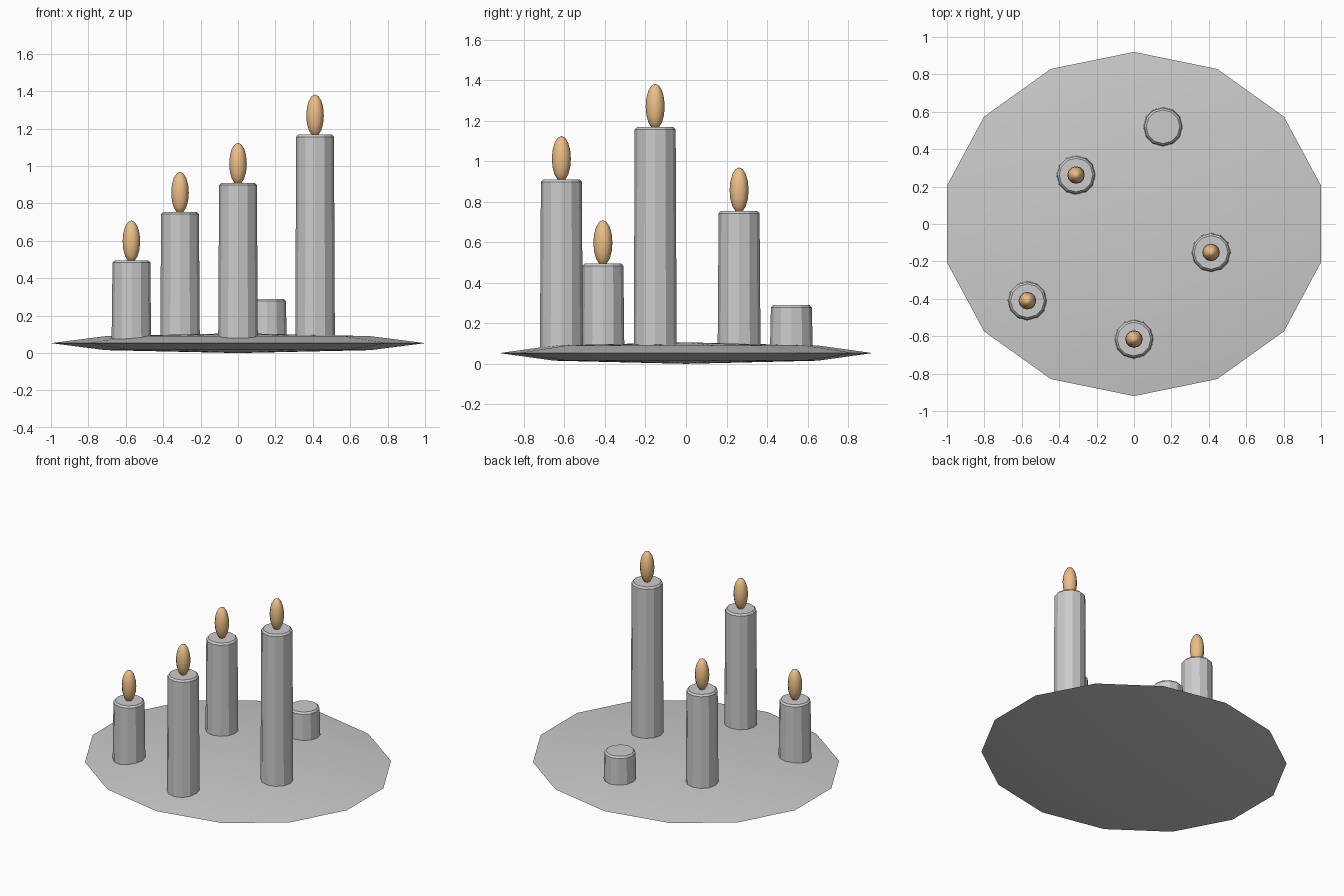
import bpy, bmesh
from math import sin, cos, pi

if "Cube" in bpy.data.objects:
    bpy.data.objects.remove(bpy.data.objects["Cube"])


def lathe(name, profile, sides, loc, sy=1.0, material=None):
    """Spin a (radius, z) profile around z; first vertex lies on the y axis."""
    bm = bmesh.new()
    rings = []
    for r, z in profile:
        if r < 1e-5:
            rings.append([bm.verts.new((0, 0, z))])
        else:
            rings.append([bm.verts.new((r * sin(2 * pi * k / sides),
                                        r * sy * cos(2 * pi * k / sides), z))
                          for k in range(sides)])
    for a, b in zip(rings, rings[1:]):
        for k in range(sides):
            n = (k + 1) % sides
            quad = [a[k % len(a)], a[n % len(a)], b[n % len(b)], b[k % len(b)]]
            bm.faces.new(list(dict.fromkeys(quad)))
    for end in (rings[0], rings[-1]):
        if len(end) > 2:
            bm.faces.new(end)
    bmesh.ops.recalc_face_normals(bm, faces=bm.faces)
    mesh = bpy.data.meshes.new(name)
    bm.to_mesh(mesh)
    bm.free()
    ob = bpy.data.objects.new(name, mesh)
    bpy.context.collection.objects.link(ob)
    ob.location = loc
    if material:
        mesh.materials.append(material)
    return ob


def smooth(ob, angle):
    bpy.ops.object.select_all(action='DESELECT')
    ob.select_set(True)
    bpy.context.view_layer.objects.active = ob
    bpy.ops.object.shade_smooth_by_angle(angle=angle)


def ellipsoid(r, h, rings):
    return [(r * sin(pi * i / rings), -h * cos(pi * i / rings))
            for i in range(rings + 1)]


flame_mat = bpy.data.materials.new("flame_orange")
flame_mat.diffuse_color = (0.85, 0.52, 0.24, 1)
flame_mat.use_nodes = True
flame_mat.node_tree.nodes["Principled BSDF"].inputs["Base Color"].default_value = flame_mat.diffuse_color

# Shallow lens-shaped plate
plate = lathe("plate", ellipsoid(1 / sin(6 * pi / 14), 0.053, 4), 14,
              (0, 0, 0.053), sy=0.92 * sin(6 * pi / 14))
smooth(plate, 0.5)

# Candles: x, y, top height, lit
candles = [(-0.57, -0.41, 0.495, True),
           (-0.31, 0.262, 0.755, True),
           (0.0, -0.615, 0.91, True),
           (0.412, -0.152, 1.168, True),
           (0.155, 0.52, 0.29, False)]
for i, (x, y, top, lit) in enumerate(candles, 1):
    profile = [(0.106, 0.055), (0.101, top - 0.012), (0.09, top)]
    candle = lathe(f"candle_{i}", profile, 12, (x, y, 0))
    smooth(candle, 0.5)
    if lit:
        # Slender flame, its tip sunk slightly into the wax
        flame = lathe(f"flame_{i}", ellipsoid(0.047, 0.112, 8), 12,
                      (x, y, top + 0.102), material=flame_mat)
        smooth(flame, 0.7)

for ob in bpy.context.scene.objects:
    for p in ob.data.polygons:
        if ob.name.startswith("candle"):
            p.use_smooth = False
